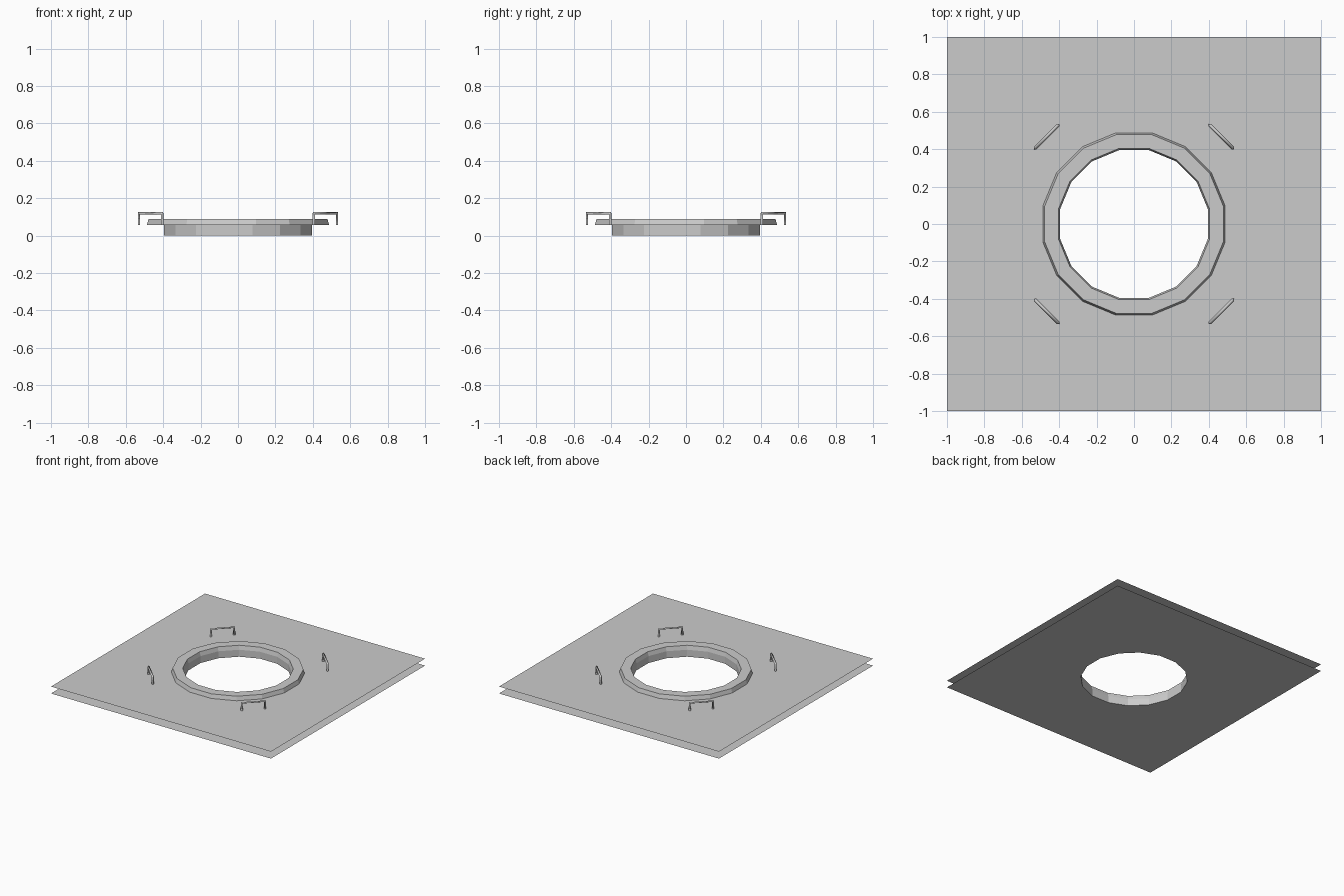
import bpy, bmesh
from math import cos, sin, pi, radians

if "Cube" in bpy.data.objects:
    bpy.data.objects.remove(bpy.data.objects["Cube"])

SIDES = 16
PLATE_Z, RING_Z = 0.057, 0.090


def circle(bm, r, z):
    """Loop of verts with flats facing the axes."""
    return [bm.verts.new((r * cos((i + 0.5) * 2 * pi / SIDES),
                          r * sin((i + 0.5) * 2 * pi / SIDES), z)) for i in range(SIDES)]


def edge_loop(bm, verts):
    return [bm.edges.get((a, b)) or bm.edges.new((a, b))
            for a, b in zip(verts, verts[1:] + verts[:1])]


def sheet(bm, hole, z, up):
    """Square sheet filled around an existing hole loop."""
    square = [bm.verts.new((x, y, z)) for x, y in ((-1, -1), (1, -1), (1, 1), (-1, 1))]
    edges = edge_loop(bm, square) + edge_loop(bm, hole)
    res = bmesh.ops.triangle_fill(bm, use_beauty=True, edges=edges, normal=(0, 0, up))
    for f in res["geom"]:
        if isinstance(f, bmesh.types.BMFace):
            f.normal_update()
            if f.normal.z * up < 0:
                f.normal_flip()


# Plate: open-edged top and bottom sheets joined by the raised rim and hole wall
bm = bmesh.new()
profile = [(0.497, PLATE_Z), (0.487, RING_Z), (0.412, RING_Z), (0.403, PLATE_Z), (0.403, 0)]
loops = [circle(bm, r, z) for r, z in profile]
for lo, hi in zip(loops, loops[1:]):
    for i in range(SIDES):
        j = (i + 1) % SIDES
        bm.faces.new((lo[i], lo[j], hi[j], hi[i]))
sheet(bm, loops[0], PLATE_Z, 1)
sheet(bm, loops[-1], 0, -1)
mesh = bpy.data.meshes.new("rimmed_plate")
bm.to_mesh(mesh)
bm.free()
bpy.context.collection.objects.link(bpy.data.objects.new("rimmed_plate", mesh))

# Lifting handles: thin bent bars on the four diagonals
bar = bpy.data.curves.new("handle", "CURVE")
bar.dimensions = "3D"
bar.bevel_depth = 0.009
bar.bevel_resolution = 0
bar.use_fill_caps = True
path = bar.splines.new("POLY")
path.points.add(3)
R, HALF, TOP = 0.661, 0.088, 0.119
for p, (y, z) in zip(path.points, ((-HALF, PLATE_Z), (-HALF, TOP), (HALF, TOP), (HALF, PLATE_Z))):
    p.co = (R, y, z, 1)
for k in range(4):
    handle = bpy.data.objects.new(f"handle_{k + 1}", bar)
    handle.rotation_euler.z = radians(45 + 90 * k)
    bpy.context.collection.objects.link(handle)
